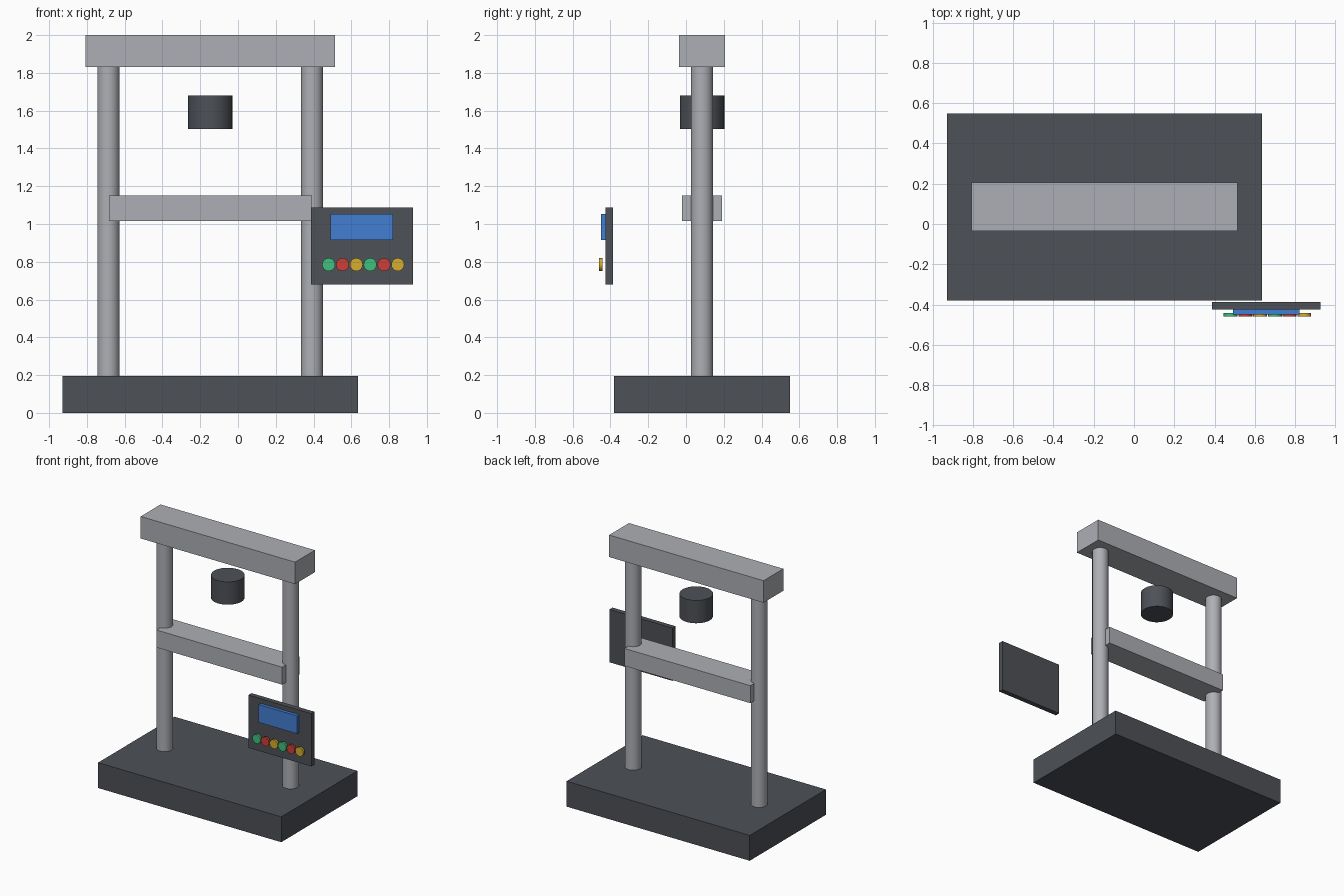
import bpy, math

if "Cube" in bpy.data.objects:
    bpy.data.objects.remove(bpy.data.objects["Cube"])

def material(name, rgb):
    m = bpy.data.materials.new(name)
    m.diffuse_color = (*rgb, 1)
    m.use_nodes = True
    m.node_tree.nodes["Principled BSDF"].inputs["Base Color"].default_value = m.diffuse_color
    return m

steel = material("light_steel", (0.42, 0.43, 0.46))
dark = material("dark_grey", (0.075, 0.082, 0.095))
blue = material("screen_blue", (0.055, 0.21, 0.65))
green = material("button_green", (0.05, 0.53, 0.20))
red = material("button_red", (0.60, 0.05, 0.04))
yellow = material("button_yellow", (0.66, 0.42, 0.03))

def box(name, lo, hi, mat):
    bpy.ops.mesh.primitive_cube_add(size=1, location=[(a + b) / 2 for a, b in zip(lo, hi)])
    o = bpy.context.object
    o.name = name
    o.scale = [b - a for a, b in zip(lo, hi)]
    bpy.ops.object.transform_apply(location=False, rotation=False, scale=True)
    o.data.materials.append(mat)
    return o

def cylinder(name, centre, radius, depth, mat, rotation=(0, 0, 0)):
    bpy.ops.mesh.primitive_cylinder_add(vertices=32, radius=radius, depth=depth,
                                        location=centre, rotation=rotation)
    o = bpy.context.object
    o.name = name
    bpy.ops.object.shade_smooth_by_angle(angle=math.radians(30))
    o.data.materials.append(mat)
    return o

CX, CY = -0.147, 0.085  # centre of the load frame

# Load frame: base, two columns, top beam and moving crosshead
box("base", (-0.93, -0.38, 0), (0.636, 0.55, 0.196), dark)
for side, s in (("left", -1), ("right", 1)):
    cylinder(side + "_column", (CX + s * 0.539, CY, 1.013), 0.0588, 1.634, steel)
box("top_beam", (-0.807, -0.036, 1.83), (0.513, 0.206, 2.0), steel)
box("crosshead", (-0.684, -0.021, 1.015), (0.392, 0.191, 1.15), steel)

# Load cell hanging below the top beam
cylinder("load_cell", (CX, CY, 1.591), 0.1175, 0.176, dark)

# Control panel with screen and buttons
box("control_panel", (0.387, -0.425, 0.68), (0.926, -0.387, 1.088), dark)
box("screen", (0.491, -0.45, 0.914), (0.821, -0.425, 1.052), blue)
for i in range(6):
    cylinder(f"button_{i + 1}", (0.48 + i * 0.0732, -0.4515, 0.785), 0.0343, 0.018,
             (green, red, yellow)[i % 3], (math.pi / 2, 0, 0))
